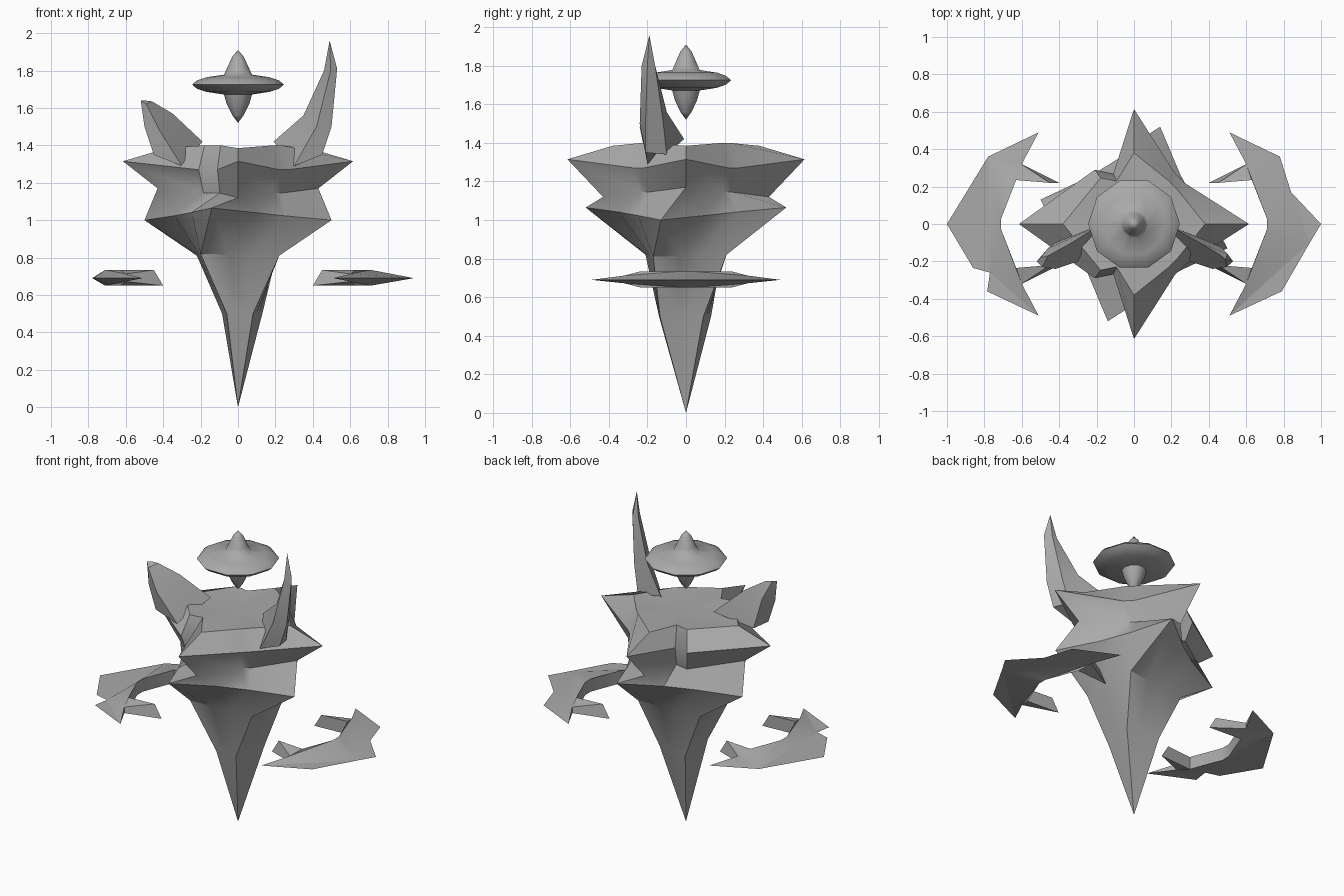
import bpy, bmesh, math
from mathutils import Vector

if "Cube" in bpy.data.objects:
    bpy.data.objects.remove(bpy.data.objects["Cube"])

stone = bpy.data.materials.new("grey_stone")
stone.diffuse_color = (0.4, 0.4, 0.4, 1)
stone.use_nodes = True
stone.node_tree.nodes["Principled BSDF"].inputs["Base Color"].default_value = stone.diffuse_color


def finish(name, bm, angle=30):
    """Turn a bmesh into a named, shaded object."""
    bmesh.ops.recalc_face_normals(bm, faces=bm.faces)
    mesh = bpy.data.meshes.new(name)
    bm.to_mesh(mesh)
    bm.free()
    obj = bpy.data.objects.new(name, mesh)
    bpy.context.collection.objects.link(obj)
    mesh.materials.append(stone)
    bpy.ops.object.select_all(action='DESELECT')
    obj.select_set(True)
    bpy.context.view_layer.objects.active = obj
    bpy.ops.object.shade_smooth_by_angle(angle=math.radians(angle))
    return obj


def loft(name, rings, start=None, end=None, angle=30):
    """Skin closed rings of equal size; ends close to a point or a flat cap."""
    bm = bmesh.new()
    loops = [[bm.verts.new(p) for p in ring] for ring in rings]
    n = len(loops[0])
    for a, b in zip(loops, loops[1:]):
        for i in range(n):
            j = (i + 1) % n
            bm.faces.new((a[i], a[j], b[j], b[i]))
    for loop, point in ((loops[0], start), (loops[-1], end)):
        if point is None:
            bm.faces.new(loop)
        else:
            v = bm.verts.new(point)
            for i in range(n):
                bm.faces.new((loop[i], loop[(i + 1) % n], v))
    return finish(name, bm, angle)


def half_turn(points):
    """Repeat half a ring after a 180 degree turn."""
    return points + [(-x, -y, z) for x, y, z in points]


def corner_ring(tips, pull=1.0):
    """Four corners with two points between each pair, pulled to the axis."""
    ring = []
    for i in range(4):
        a, b = Vector(tips[i]), Vector(tips[(i + 1) % 4])
        ring.append(a)
        for t in (0.36, 0.64):
            p = a.lerp(b, t)
            ring.append(Vector((p.x * pull, p.y * pull, p.z)))
    return ring


def star_ring(tip, inner, z_x, z_y, z_in):
    """Four-pointed star with a notch in both left corners."""
    s = inner
    right = (0.27 * s, 0.22 * s), (0.22 * s, 0.27 * s)
    left = (-0.11 * s, 0.27 * s), (-0.21 * s, 0.29 * s)
    ring = [(tip, 0, z_x)] + [(x, y, z_in) for x, y in right]
    ring += [(0, tip, z_y)] + [(x, y, z_in) for x, y in left]
    ring += [(-tip, 0, z_x)] + [(x, -y, z_in) for x, y in left[::-1]]
    ring += [(0, -tip, z_y)] + [(x, -y, z_in) for x, y in right[::-1]]
    return ring


# Floating rock: star plateau, waist, twisted lower ledge, tapering spike
loft("floating_rock", [
    star_ring(0.38, 0.85, 1.385, 1.385, 1.40),
    star_ring(0.615, 1.0, 1.315, 1.315, 1.27),
    star_ring(0.43, 0.88, 1.17, 1.12, 1.145),
    corner_ring(half_turn([(0.50, -0.13, 1.0), (0.14, 0.52, 1.065)]), 0.92),
    corner_ring(half_turn([(0.22, -0.17, 0.81), (0.20, 0.21, 0.82)])),
    corner_ring([(0.08, -0.135, 0.5), (0.13, 0.09, 0.5),
                 (-0.085, 0.13, 0.5), (-0.06, -0.14, 0.5)]),
], start=(0, 0, 1.38), end=(0, 0, 0), angle=32)

# Horns: inner, back, outer and front corner of each section
horn_base = [(0.19, -0.01, 1.42), (0.42, -0.10, 1.34), (0.45, -0.21, 1.35), (0.30, -0.20, 1.29)]
loft("tall_horn", [
    horn_base,
    [(0.35, -0.10, 1.56), (0.46, -0.12, 1.52), (0.50, -0.21, 1.50), (0.42, -0.24, 1.50)],
    [(0.46, -0.165, 1.80), (0.50, -0.16, 1.80), (0.53, -0.20, 1.81), (0.495, -0.23, 1.80)],
], end=(0.49, -0.19, 1.96))
loft("broken_horn", [
    [(-x, y, z) for x, y, z in horn_base],
    [(-0.35, -0.11, 1.57), (-0.46, -0.13, 1.53), (-0.50, -0.21, 1.50), (-0.42, -0.24, 1.48)],
    [(-0.46, -0.17, 1.635), (-0.50, -0.18, 1.64), (-0.52, -0.20, 1.64), (-0.49, -0.23, 1.62)],
])

# Hovering crystal: a spindle through a thin rounded disc
profile = [(0.03, 1.875), (0.06, 1.81), (0.075, 1.778), (0.17, 1.764), (0.22, 1.747),
           (0.245, 1.725), (0.22, 1.703), (0.17, 1.686), (0.075, 1.672), (0.06, 1.62),
           (0.03, 1.56)]
sides = 10
loft("hovering_crystal", [
    [(r * math.cos(2 * math.pi * i / sides), r * math.sin(2 * math.pi * i / sides), z)
     for i in range(sides)] for r, z in profile],
    start=(0, 0, 1.91), end=(0, 0, 1.52), angle=60)


def crescent(name, side, outer):
    """Crescent shard: sharp outer rim, upright inner wall with two prongs."""
    half = [(0.60, 0.32, 0.02), (0.40, 0.22, 0.042), (0.63, 0.235, 0.042), (0.71, 0.03, 0.042)]
    inner = [(x, -y, h) for x, y, h in half] + half[::-1]
    bm = bmesh.new()
    rim = [bm.verts.new((side * x, y, 0.69)) for x, y in outer]
    top = [bm.verts.new((side * max(x, 0.45), y, 0.692 + h)) for x, y, h in inner]
    low = [bm.verts.new((side * x, y, 0.692 - h)) for x, y, h in inner]
    faces = [bm.faces.new(rim + top), bm.faces.new(rim + low)]
    for i in range(len(inner) - 1):
        bm.faces.new((top[i], top[i + 1], low[i + 1], low[i]))
    bm.faces.new((rim[-1], top[0], low[0]))
    bm.faces.new((rim[0], top[-1], low[-1]))
    bm.normal_update()
    bmesh.ops.triangulate(bm, faces=faces, ngon_method='EAR_CLIP')
    finish(name, bm)


crescent("right_crescent", 1, [(0.51, 0.49), (0.78, 0.36), (0.84, 0.17), (1.0, 0),
                               (0.94, -0.10), (0.79, -0.36), (0.51, -0.49)])
crescent("left_crescent", -1, [(0.51, 0.49), (0.78, 0.36), (1.0, 0), (0.86, -0.235),
                               (0.77, -0.26), (0.785, -0.36), (0.51, -0.49)])
